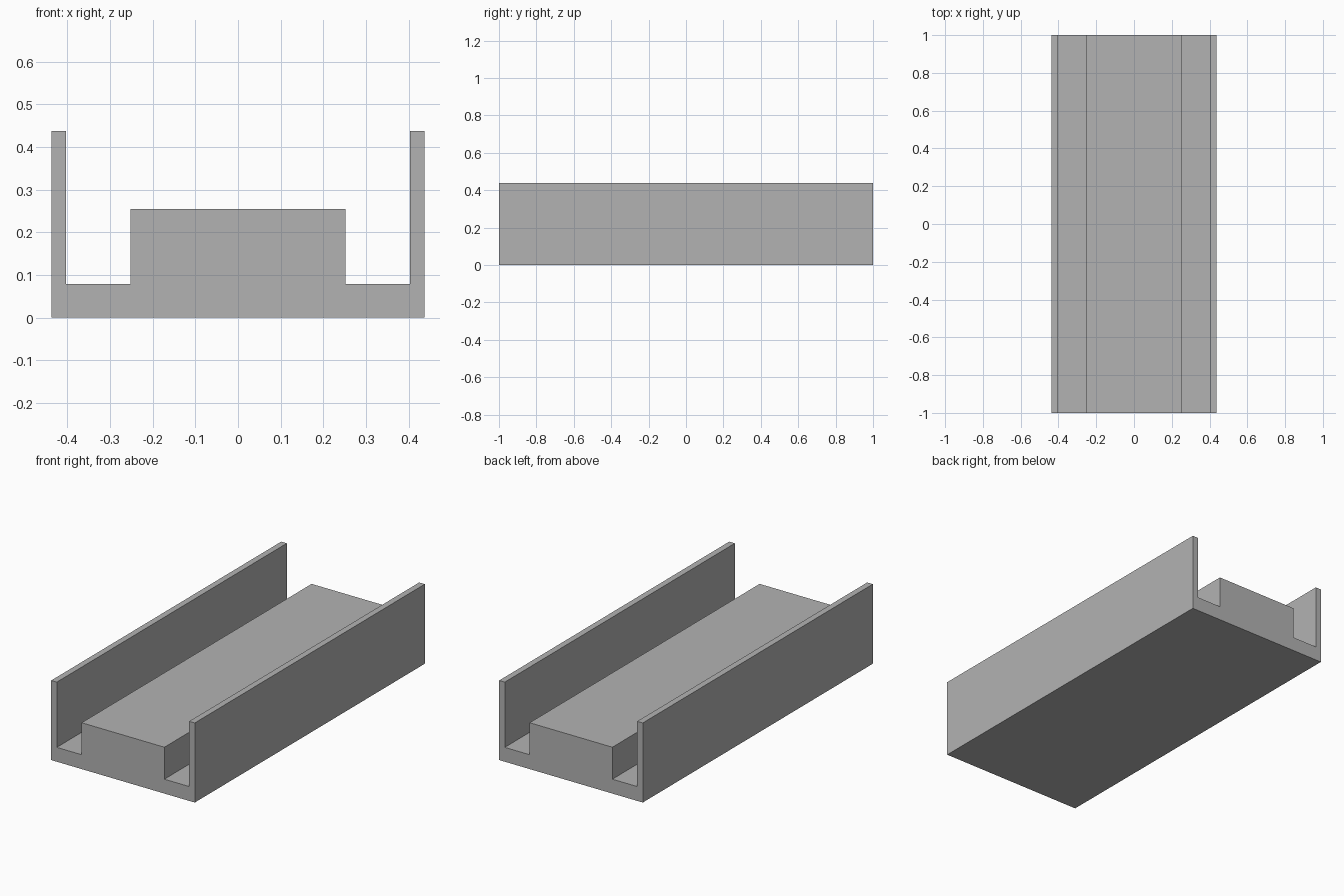
import bpy
import bmesh

default = bpy.data.objects.get("Cube")
if default:
    bpy.data.objects.remove(default, do_unlink=True)

# Single plain grey
grey = bpy.data.materials.new("plain grey")
grey.use_nodes = True
colour = (0.45, 0.45, 0.45, 1.0)
grey.diffuse_color = colour
grey.node_tree.nodes["Principled BSDF"].inputs["Base Color"].default_value = colour

LENGTH = 2.0
# Right half of the channel section, from the outer base corner to the raised centre
half = [(0.437, 0), (0.437, 0.438), (0.403, 0.438),
        (0.403, 0.079), (0.252, 0.079), (0.252, 0.255)]
section = half + [(-x, z) for x, z in reversed(half)]

# Extrude the mirrored section along the full length
bm = bmesh.new()
face = bm.faces.new([bm.verts.new((x, -LENGTH / 2, z)) for x, z in section])
result = bmesh.ops.extrude_face_region(bm, geom=[face], use_keep_orig=True)
moved = [g for g in result["geom"] if isinstance(g, bmesh.types.BMVert)]
bmesh.ops.translate(bm, vec=(0, LENGTH, 0), verts=moved)
bmesh.ops.recalc_face_normals(bm, faces=bm.faces)

mesh = bpy.data.meshes.new("walled_channel")
bm.to_mesh(mesh)
bm.free()
mesh.materials.append(grey)
channel = bpy.data.objects.new("walled_channel", mesh)
bpy.context.collection.objects.link(channel)
